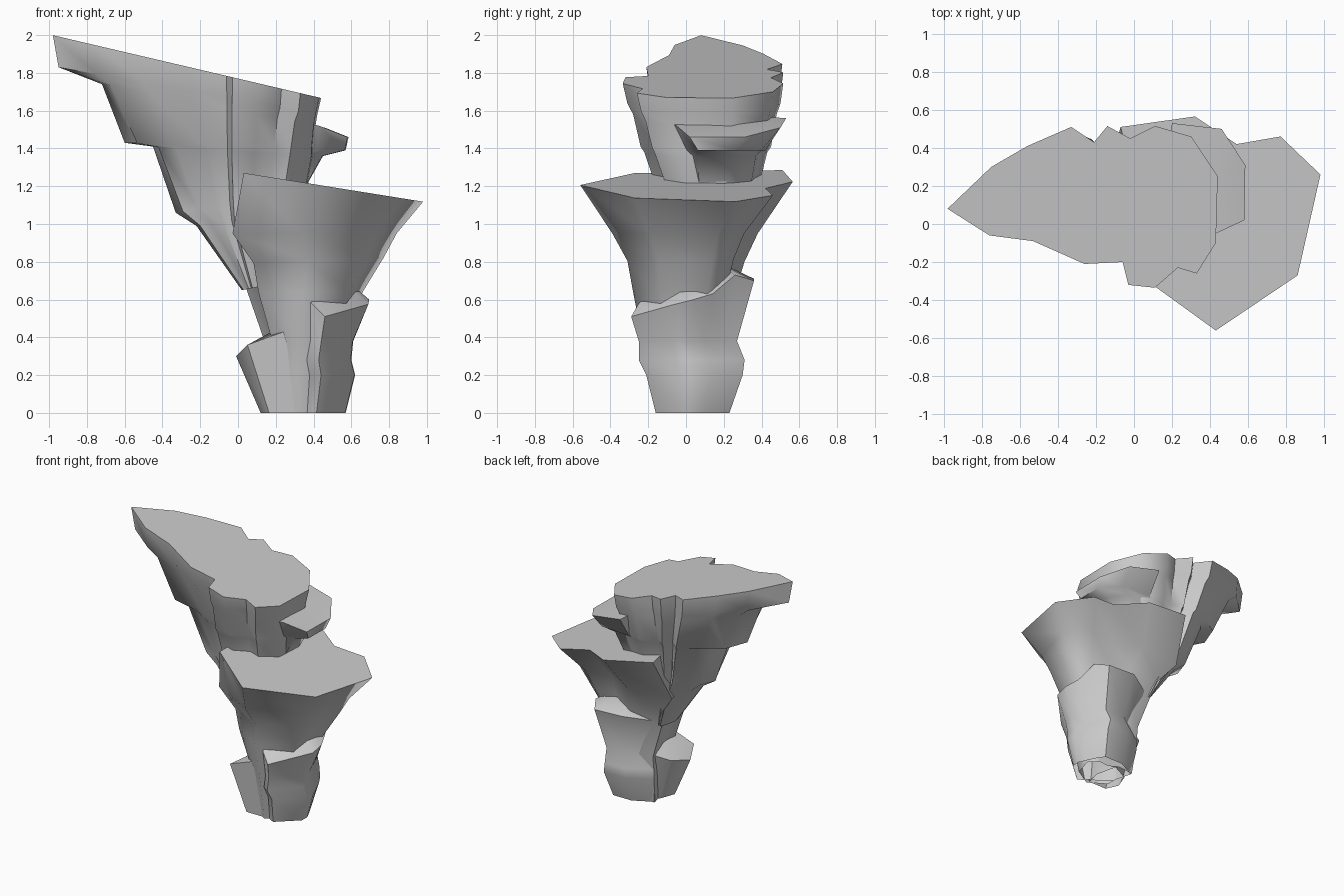
import bpy, bmesh
from math import radians

old = bpy.data.objects.get("Cube")
if old:
    bpy.data.objects.remove(old, do_unlink=True)

stone = bpy.data.materials.new("grey stone")
stone.use_nodes = True
grey = (0.6, 0.6, 0.6, 1)
stone.diffuse_color = grey
stone.node_tree.nodes["Principled BSDF"].inputs["Base Color"].default_value = grey


def remap(v, src, dst):
    """Piecewise linear map from the knots src to the knots dst."""
    for i in range(len(src) - 1):
        if v <= src[i + 1] or i == len(src) - 2:
            t = (v - src[i]) / (src[i + 1] - src[i])
            return dst[i] + t * (dst[i + 1] - dst[i])


def tilted(outline, height, slope):
    """Lay an xy outline on a plane sloping along x."""
    return [(x, y, height + slope * x) for x, y in outline]


def rock(name, top, rings, knots=(), peak=None, angle=50):
    """Loft an outline downwards, open below. Each ring holds x0, x1, y0, y1,
    z at x0, z at x1, then the new x of every inner knot."""
    xs, ys = [p[0] for p in top], [p[1] for p in top]
    src_x = [min(xs), *knots, max(xs)]
    src_y = [min(ys), max(ys)]
    bm = bmesh.new()
    layers = [[bm.verts.new(p) for p in top]]
    for x0, x1, y0, y1, z0, z1, *inner in rings:
        ring = []
        for x, y, _ in top:
            nx = remap(x, src_x, [x0, *inner, x1])
            ring.append(bm.verts.new((nx, remap(y, src_y, [y0, y1]),
                                      remap(nx, [x0, x1], [z0, z1]))))
        layers.append(ring)
    n = len(top)
    for a, b in zip(layers, layers[1:]):
        for i in range(n):
            j = (i + 1) % n
            bm.faces.new((a[i], b[i], b[j], a[j]))
    cap = bm.faces.new(layers[0])
    if peak is not None:
        poked = bmesh.ops.poke(bm, faces=[cap])
        poked["verts"][0].co.z = peak
    bmesh.ops.recalc_face_normals(bm, faces=bm.faces)
    mesh = bpy.data.meshes.new(name)
    bm.to_mesh(mesh)
    bm.free()
    obj = bpy.data.objects.new(name, mesh)
    bpy.context.collection.objects.link(obj)
    mesh.materials.append(stone)
    bpy.ops.object.select_all(action='DESELECT')
    obj.select_set(True)
    bpy.context.view_layer.objects.active = obj
    bpy.ops.object.shade_smooth_by_angle(angle=radians(angle))


# Tall leaning slab; only its thin tip is stepped, the flanks run smoothly
slab = [(-.98, .08), (-.76, -.06), (-.53, -.09), (-.26, -.21), (-.06, -.2),
        (-.03, -.32), (.11, -.335), (.23, -.23), (.33, -.26), (.43, -.1),
        (.44, .25), (.3, .46), (.11, .515), (-.02, .45), (-.14, .515),
        (-.21, .43), (-.33, .51), (-.56, .41), (-.75, .3)]
rock("leaning_slab", tilted(slab, 1.77, -.234), [
    (-.95, .42, -.31, .5, 1.83, 1.58, -.74, -.5, -.05, .32),
    (-.72, .41, -.28, .48, 1.74, 1.52, -.67, -.46, -.05, .3),
    (-.6, .4, -.24, .45, 1.43, 1.4, -.53, -.35, -.05, .28),
    (-.45, .4, -.22, .43, 1.41, 1.36, -.42, -.33, -.05, .275),
    (-.33, .37, -.14, .37, 1.06, 1.2, -.29, -.21, -.04, .245),
    (-.22, .33, -.13, .35, .99, 1.05, -.2, -.14, -.03, .2),
    (.02, .28, -.05, .25, .65, .7, .03, .04, .07, .2)],
    knots=(-.75, -.53, -.05, .33))

# Small shelf jutting from the slab
shelf = [(.38, -.07, 1.53), (.43, -.05, 1.52), (.58, .02, 1.46), (.585, .31, 1.46),
         (.46, .5, 1.51), (.2, .53, 1.56), (.15, .25, 1.58)]
rock("slab_shelf", shelf, [
    (.15, .57, 0, .42, 1.39, 1.39),
    (.12, .45, 0, .39, 1.37, 1.36),
    (.1, .36, .02, .36, 1.2, 1.2)], peak=1.53)

# Broad flat-topped block, tapering down to the ground
block = [(.43, -.56), (.86, -.27), (.98, .26), (.77, .46), (.54, .42),
         (.32, .565), (-.07, .51), (.03, .1), (.03, -.27)]
rock("flat_topped_block", tilted(block, 1.275, -.16), [
    (-.12, .84, -.39, .38, .95, .95),
    (.01, .77, -.31, .31, .79, .82),
    (.05, .66, -.28, .26, .64, .64),
    (.14, .57, -.23, .23, .38, .38),
    (.14, .56, -.2, .22, .25, .25),
    (.16, .52, -.15, .18, 0, 0)], angle=70)

# Foot column, its rim forming the front and back ledges
rim = [(.36, -.2, .6), (.39, -.25, .58), (.46, -.29, .51), (.69, -.06, .575),
       (.695, .04, .6), (.655, .14, .63), (.6, .26, .73), (.54, .36, .7),
       (.3, .36, .71), (.07, .23, .68), (.13, -.02, .6), (.24, -.14, .56)]
rock("foot_column", rim, [
    (.16, .61, -.25, .27, .38, .38),
    (.14, .6, -.25, .31, .28, .28),
    (.14, .62, -.21, .3, .2, .2),
    (.16, .57, -.16, .23, 0, 0)], peak=.85)

# Low splinter against the foot
splinter = [(-.01, -.04, .3), (.05, -.17, .36), (.27, -.17, .44), (.3, 0, .44),
            (.25, .22, .4), (.05, .12, .34)]
rock("foot_splinter", splinter, [(.12, .35, -.13, .16, 0, 0)], peak=.42)
